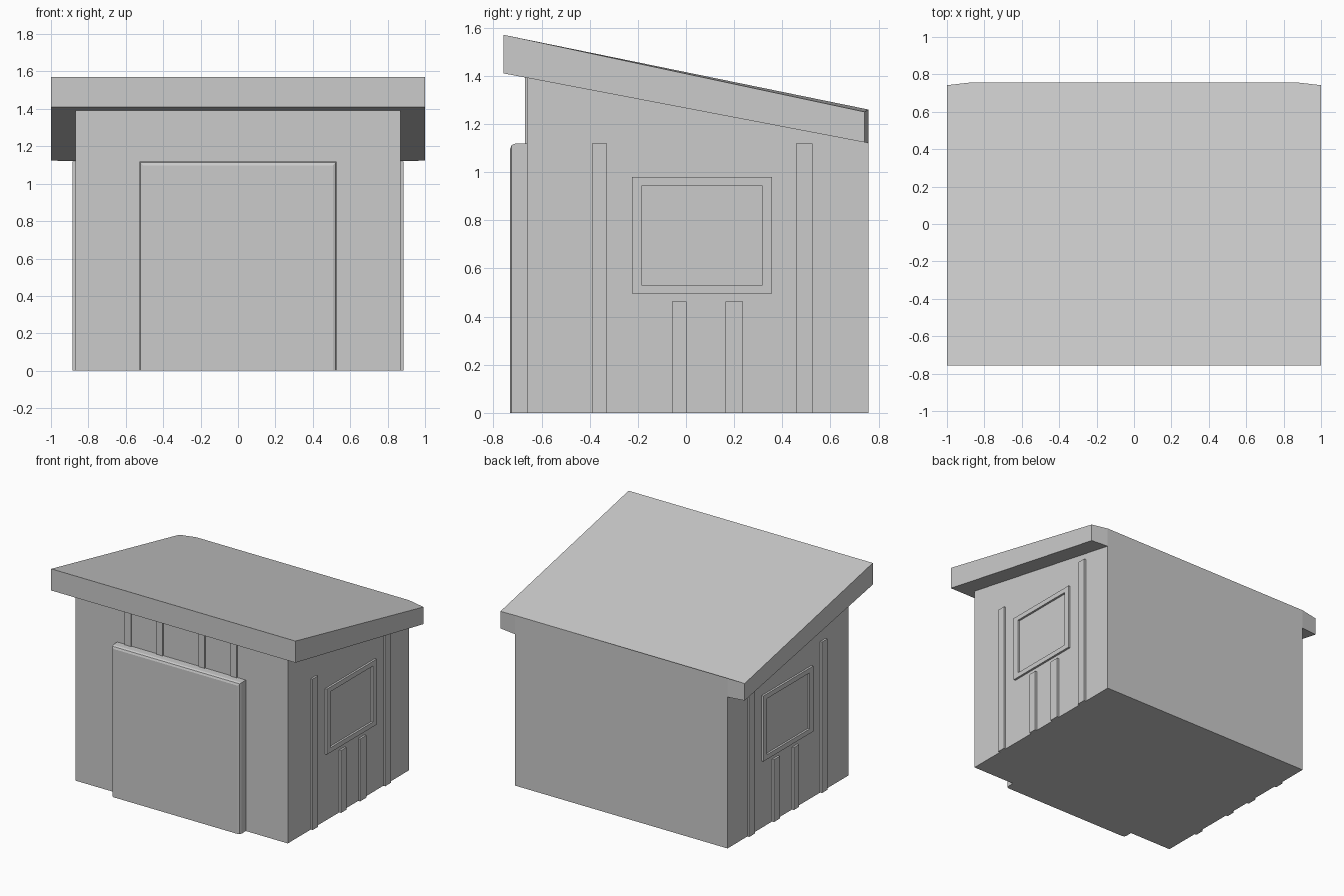
import bpy, bmesh

if "Cube" in bpy.data.objects:
    bpy.data.objects.remove(bpy.data.objects["Cube"])


def mesh_object(name, verts, faces):
    me = bpy.data.meshes.new(name)
    me.from_pydata(verts, [], faces)
    bm = bmesh.new()
    bm.from_mesh(me)
    bmesh.ops.recalc_face_normals(bm, faces=bm.faces)
    bm.to_mesh(me)
    bm.free()
    ob = bpy.data.objects.new(name, me)
    bpy.context.collection.objects.link(ob)
    return ob


def prism(name, lower, upper):
    """Solid between two matching outlines."""
    n = len(lower)
    sides = [(i, (i + 1) % n, n + (i + 1) % n, n + i) for i in range(n)]
    return mesh_object(name, lower + upper, sides + [tuple(range(n)), tuple(range(n, 2 * n))])


def box(name, x, y, z):
    base = [(x[0], y[0]), (x[1], y[0]), (x[1], y[1]), (x[0], y[1])]
    return prism(name, [(*p, z[0]) for p in base], [(*p, z[1]) for p in base])


def underside(y):
    return 1.41 - (y + 0.757) * 0.29 / 1.517


W, FRONT, BACK = 0.87, -0.66, 0.757

# Shed walls with sloping top, flush with the back of the roof
side = [(FRONT, 0), (BACK, 0), (BACK, underside(BACK)), (FRONT, underside(FRONT))]
prism("shed_walls", [(-W, y, z) for y, z in side], [(W, y, z) for y, z in side])

# Sloping slab roof, its rear corners slightly clipped
plan = [(-1, -0.757, 1.57), (1, -0.757, 1.57), (1, 0.742, 1.25),
        (0.87, 0.757, 1.26), (-0.87, 0.757, 1.26), (-1, 0.742, 1.25)]
prism("roof", [(x, y, underside(y)) for x, y, z in plan], plan)

# Front door panel with softened front edges
door = box("door", (-0.527, 0.527), (-0.73, -0.655), (0, 1.118))
bm = bmesh.new()
bm.from_mesh(door.data)
edges = [e for e in bm.edges
         if all(v.co.y < -0.7 for v in e.verts) and any(v.co.z > 0.1 for v in e.verts)]
bmesh.ops.bevel(bm, geom=edges, offset=0.02, segments=2, profile=0.5, affect='EDGES')
bm.to_mesh(door.data)
bm.free()

# Battens above the door
for i, x in enumerate((-0.435, -0.175, 0.17, 0.432)):
    box(f"front_batten_{i}", (x - 0.025, x + 0.025), (FRONT - 0.008, FRONT + 0.01), (1.1, 1.392))

# Side battens and window frames, mirrored left and right
BATTENS = [(-0.39, -0.328, 1.118), (0.457, 0.525, 1.118), (-0.058, 0.003, 0.462), (0.165, 0.237, 0.462)]
for label, s in (("right", 1), ("left", -1)):
    for i, (a, b, top) in enumerate(BATTENS):
        box(f"{label}_batten_{i}", (s * 0.86, s * 0.885), (a, b), (0, top))
    outer = [(-0.225, 0.495), (0.358, 0.495), (0.358, 0.98), (-0.225, 0.98)]
    inner = [(-0.182, 0.53), (0.315, 0.53), (0.315, 0.945), (-0.182, 0.945)]
    verts = [(s * x, y, z) for x in (0.865, 0.885) for ring in (outer, inner) for y, z in ring]
    faces = []
    for i in range(4):
        j = (i + 1) % 4
        faces += [(i, j, 4 + j, 4 + i), (8 + i, 8 + j, 12 + j, 12 + i),
                  (i, j, 8 + j, 8 + i), (4 + i, 4 + j, 12 + j, 12 + i)]
    mesh_object(f"{label}_window_frame", verts, faces)
